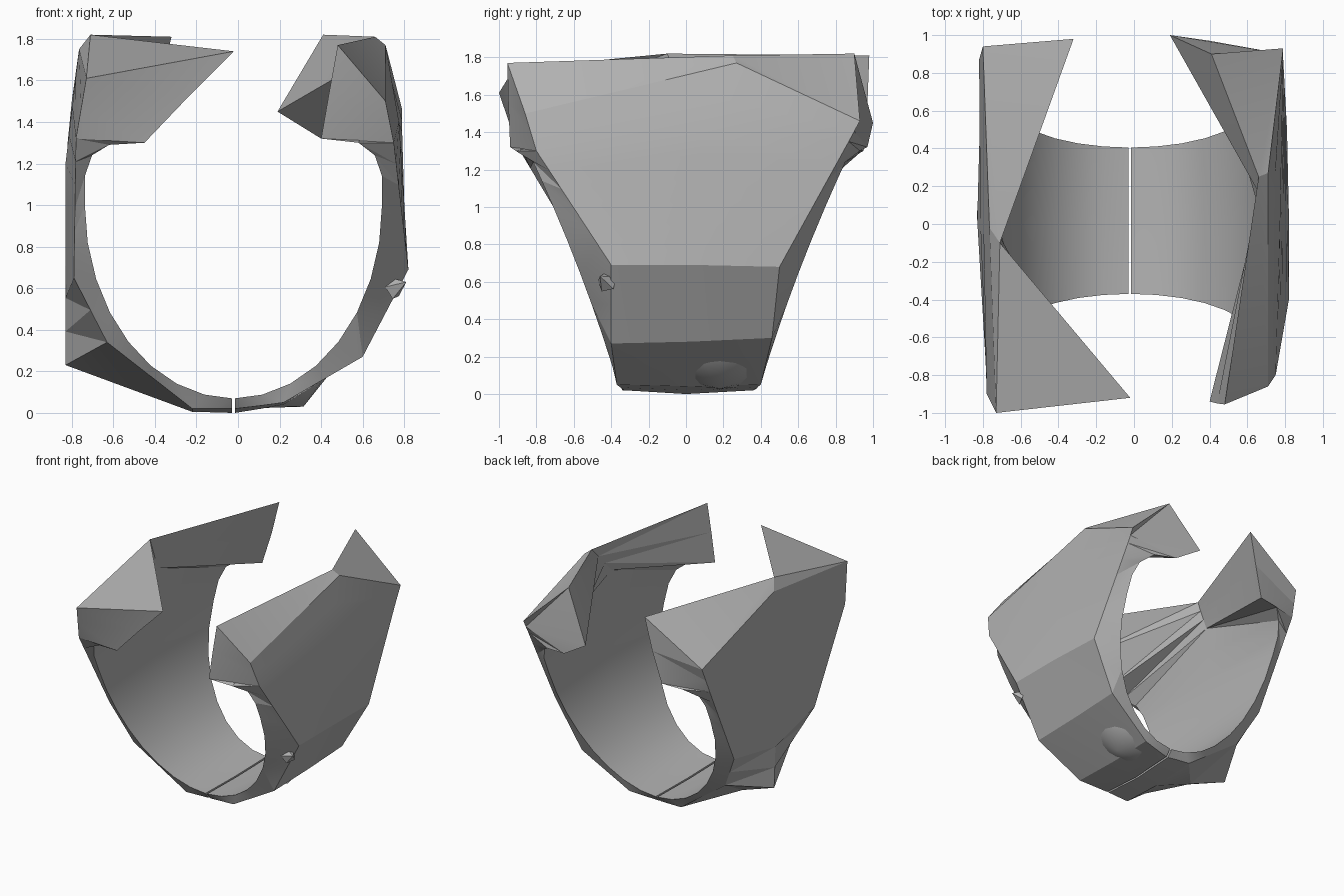
import bpy, bmesh
from math import sin, cos, pi
from mathutils import Vector

cube = bpy.data.objects.get("Cube")
if cube:
    bpy.data.objects.remove(cube, do_unlink=True)

grey = bpy.data.materials.new("mid grey")
grey.use_nodes = True
COLOUR = (0.45, 0.45, 0.45, 1)
grey.diffuse_color = COLOUR
grey.node_tree.nodes["Principled BSDF"].inputs["Base Color"].default_value = COLOUR

ROWS = 15   # sections from the base seam up to the wing tops
ARC = 8     # rim rows that follow the elliptical opening
CENTRE = -.022


def finish(name, bm, angle=0.3):
    """Turn a bmesh into a named, shaded object."""
    bmesh.ops.recalc_face_normals(bm, faces=bm.faces)
    mesh = bpy.data.meshes.new(name)
    bm.to_mesh(mesh)
    bm.free()
    mesh.materials.append(grey)
    obj = bpy.data.objects.new(name, mesh)
    bpy.context.collection.objects.link(obj)
    bpy.ops.object.select_all(action='DESELECT')
    obj.select_set(True)
    bpy.context.view_layer.objects.active = obj
    bpy.ops.object.shade_smooth_by_angle(angle=angle)
    return obj


def column(keys):
    """Fill a column of points by linear steps between keyed rows."""
    rows = sorted(keys)
    points = []
    for row in range(ROWS):
        low = max(r for r in rows if r <= row)
        high = min(r for r in rows if r >= row)
        t = (row - low) / (high - low) if high > low else 0
        points.append(Vector(keys[low]).lerp(Vector(keys[high]), t))
    return points


# Opening profile (offset from centre, height): half ellipse, then a curl inward
PROFILE = [(.715 * sin(i * pi / 2 / ARC), 1 - .93 * cos(i * pi / 2 / ARC))
           for i in range(ARC + 1)] + [(.715, 1.14), (.68, 1.24)]


def rim(side, end, wing):
    """Flaring edge of the opening, continued along the wing points."""
    points = []
    for x, z in PROFILE:
        rise = z - .07
        depth = .37 + .3 * rise + .07 * rise ** 2
        points.append(Vector((CENTRE + side * x, -depth if end < 0 else depth + .035, z)))
    return points + [Vector(p) for p in wing]


def half_shell(name, side, seam, front_wing, back_wing, inner_top, front, middle, back):
    """Loft one half: two rims, an inner wall and three outer columns."""
    inner_keys = {i: (CENTRE + side * x * 1.01, 0, z - .006)
                  for i, (x, z) in enumerate(PROFILE[:-1])}
    inner_keys[11] = (inner_top[0], 0, 1.55)
    inner_keys[ROWS - 1] = inner_top
    columns = [rim(side, -1, front_wing), column(inner_keys), rim(side, 1, back_wing),
               column(back), column(middle), column(front)]
    for col in columns:
        col[0].x = seam

    bm = bmesh.new()
    grid = [[bm.verts.new(p) for p in col] for col in columns]
    count = len(grid)
    for c in range(count):
        a, b = grid[c], grid[(c + 1) % count]
        for r in range(ROWS - 1):
            bm.faces.new((a[r], a[r + 1], b[r + 1], b[r]))
    # Seam end and sloping wing lids
    for r in (0, ROWS - 1):
        rf, inner, rb, ob, om, of = [col[r] for col in grid]
        for tri in ((rf, inner, of), (inner, om, of), (inner, rb, ob), (inner, ob, om)):
            bm.faces.new(tri)
    bmesh.ops.triangulate(bm, faces=bm.faces, quad_method='SHORT_EDGE')
    return finish(name, bm)


# Half on the +x side: small front flange, pointed back wing
half_shell(
    "left_shell", 1, -.015,
    front_wing=[(.58, -.91, 1.3), (.4, -.94, 1.32), (.44, -.95, 1.55), (.48, -.955, 1.77)],
    back_wing=[(.58, .93, 1.3), (.4, .97, 1.32), (.19, 1, 1.45), (.41, .9, 1.82)],
    inner_top=(.66, .25, 1.81),
    front={0: (0, -.33, .02), 2: (.22, -.37, .05), 4: (.6, -.4, .27),
           6: (.82, -.4, .69), 12: (.75, -.8, 1.3), 14: (.71, -.86, 1.5)},
    middle={0: (0, 0, 0), 2: (.22, .03, .04), 4: (.6, .03, .28),
            6: (.82, .05, .69), 12: (.775, .08, 1.4), 14: (.71, .27, 1.77)},
    back={0: (0, .36, .02), 2: (.22, .4, .05), 4: (.6, .46, .3),
          6: (.81, .5, .68), 12: (.79, .87, 1.35), 14: (.79, .93, 1.46)})

# Half on the -x side: long front wing, broad back wing, low outer corner
half_shell(
    "right_shell", -1, -.03,
    front_wing=[(-.62, -.87, 1.29), (-.45, -.89, 1.3), (-.24, -.91, 1.52), (-.02, -.92, 1.74)],
    back_wing=[(-.62, .93, 1.29), (-.45, .95, 1.3), (-.38, .97, 1.55), (-.32, .98, 1.81)],
    inner_top=(-.71, -.1, 1.82),
    front={0: (0, -.33, .02), 2: (-.22, -.34, .02), 4: (-.63, -.42, .34),
           6: (-.79, -.5, .65), 12: (-.78, -.9, 1.32), 14: (-.73, -1, 1.61)},
    middle={0: (0, 0, 0), 2: (-.22, 0, .005), 4: (-.83, .07, .23),
            10: (-.83, .02, 1.2), 14: (-.765, -.02, 1.75)},
    back={0: (0, .36, .02), 2: (-.22, .38, .03), 4: (-.65, .43, .34),
          6: (-.79, .52, .62), 12: (-.82, .87, 1.3), 14: (-.8, .94, 1.5)})


def spike(name, base, tip, radius, sides):
    """Low cone standing on the shell."""
    base, tip = Vector(base), Vector(tip)
    axis = tip - base
    bm = bmesh.new()
    bmesh.ops.create_cone(bm, cap_ends=True, segments=sides, radius1=radius,
                          radius2=0, depth=axis.length)
    turn = Vector((0, 0, 1)).rotation_difference(axis).to_matrix()
    for v in bm.verts:
        v.co = turn @ v.co + (base + tip) / 2
    return finish(name, bm)


# Low bump under the base and a small shard near the front edge
spike("base_bump", (.28, .18, .1), (.315, .18, .03), .17, 12)
spike("side_shard", (.74, -.42, .6), (.81, -.46, .63), .06, 5)
